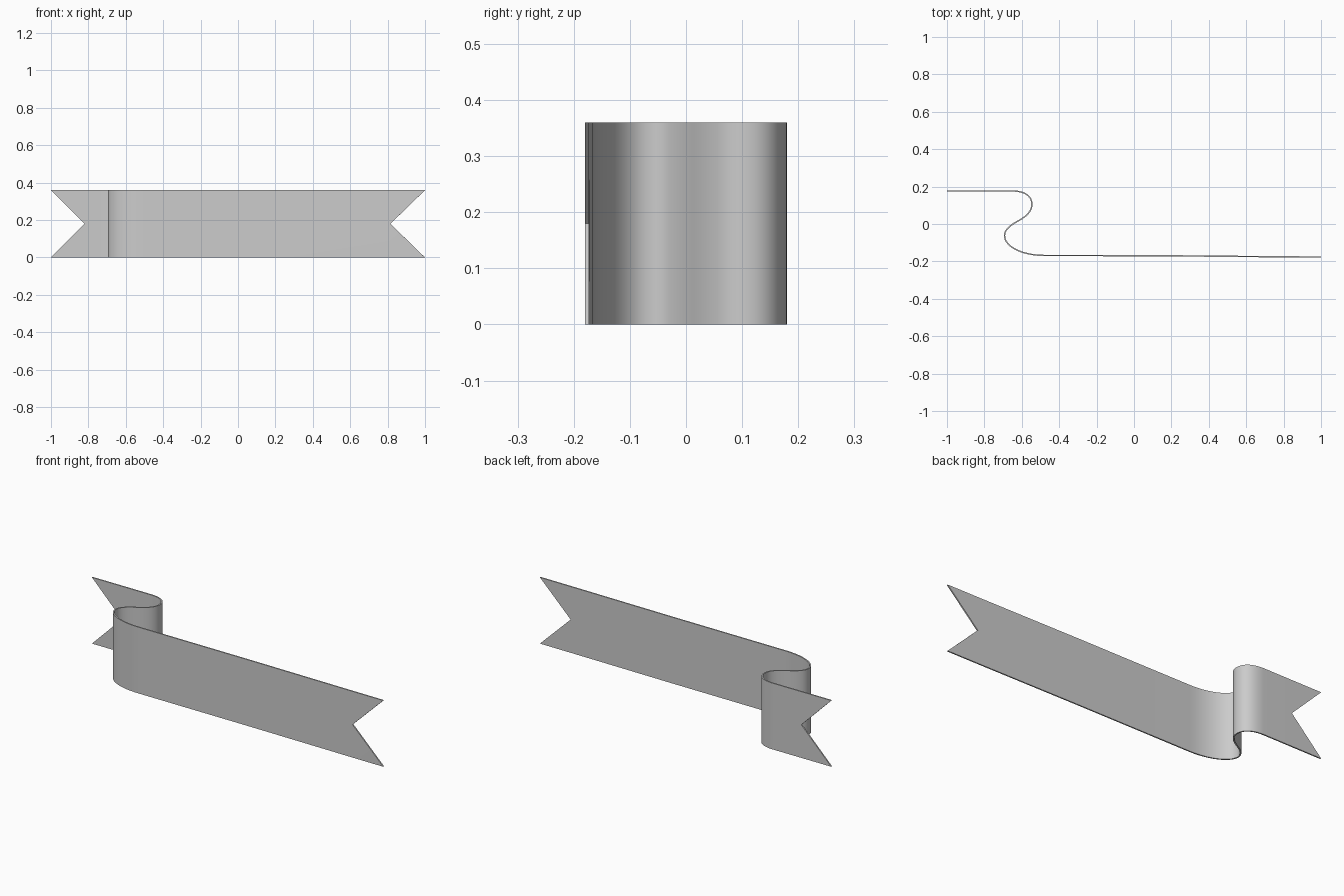
import bpy, bmesh
from mathutils import Vector
from mathutils.geometry import interpolate_bezier

if "Cube" in bpy.data.objects:
    bpy.data.objects.remove(bpy.data.objects["Cube"])

H, NOTCH, T = 0.36, 0.18, 0.007

# S-fold of the ribbon seen from above: (handle in, knot, handle out)
fold = [
    ((-0.70, 0.1765), (-0.65, 0.1765), (-0.585, 0.1765)),
    ((-0.546, 0.150), (-0.546, 0.105), (-0.546, 0.062)),
    ((-0.585, 0.035), (-0.622, 0.015), (-0.660, -0.006)),
    ((-0.692, -0.030), (-0.692, -0.062), (-0.692, -0.120)),
    ((-0.600, -0.168), (-0.480, -0.168), (-0.40, -0.168)),
]
path = [Vector((-1, 0.1765, 0)), Vector((-0.80, 0.1765, 0))]
for a, b in zip(fold, fold[1:]):
    pts = interpolate_bezier(*[Vector((*p, 0)) for p in (a[1], a[2], b[0], b[1])], 17)
    path += pts if a is fold[0] else pts[1:]
path += [Vector((0.2, -0.170, 0)), Vector((0.80, -0.1755, 0)), Vector((1, -0.1765, 0))]

# Sweep upward in three rows; the middle row is pulled in at both ends for swallowtails
bm = bmesh.new()
cols = []
for i, p in enumerate(path):
    shift = NOTCH if i == 0 else -NOTCH - 0.005 if i == len(path) - 1 else 0
    cols.append([bm.verts.new((p.x + (shift if k == 1 else 0), p.y, k * H / 2)) for k in range(3)])
for a, b in zip(cols, cols[1:]):
    for k in range(2):
        bm.faces.new((a[k], b[k], b[k + 1], a[k + 1]))
me = bpy.data.meshes.new("ribbon_banner")
bm.to_mesh(me)
bm.free()
ribbon = bpy.data.objects.new("ribbon_banner", me)
bpy.context.collection.objects.link(ribbon)

# Cloth thickness
bpy.context.view_layer.objects.active = ribbon
ribbon.select_set(True)
mod = ribbon.modifiers.new("thickness", 'SOLIDIFY')
mod.thickness, mod.offset = T, 0
bpy.ops.object.modifier_apply(modifier=mod.name)
bpy.ops.object.shade_smooth_by_angle()
